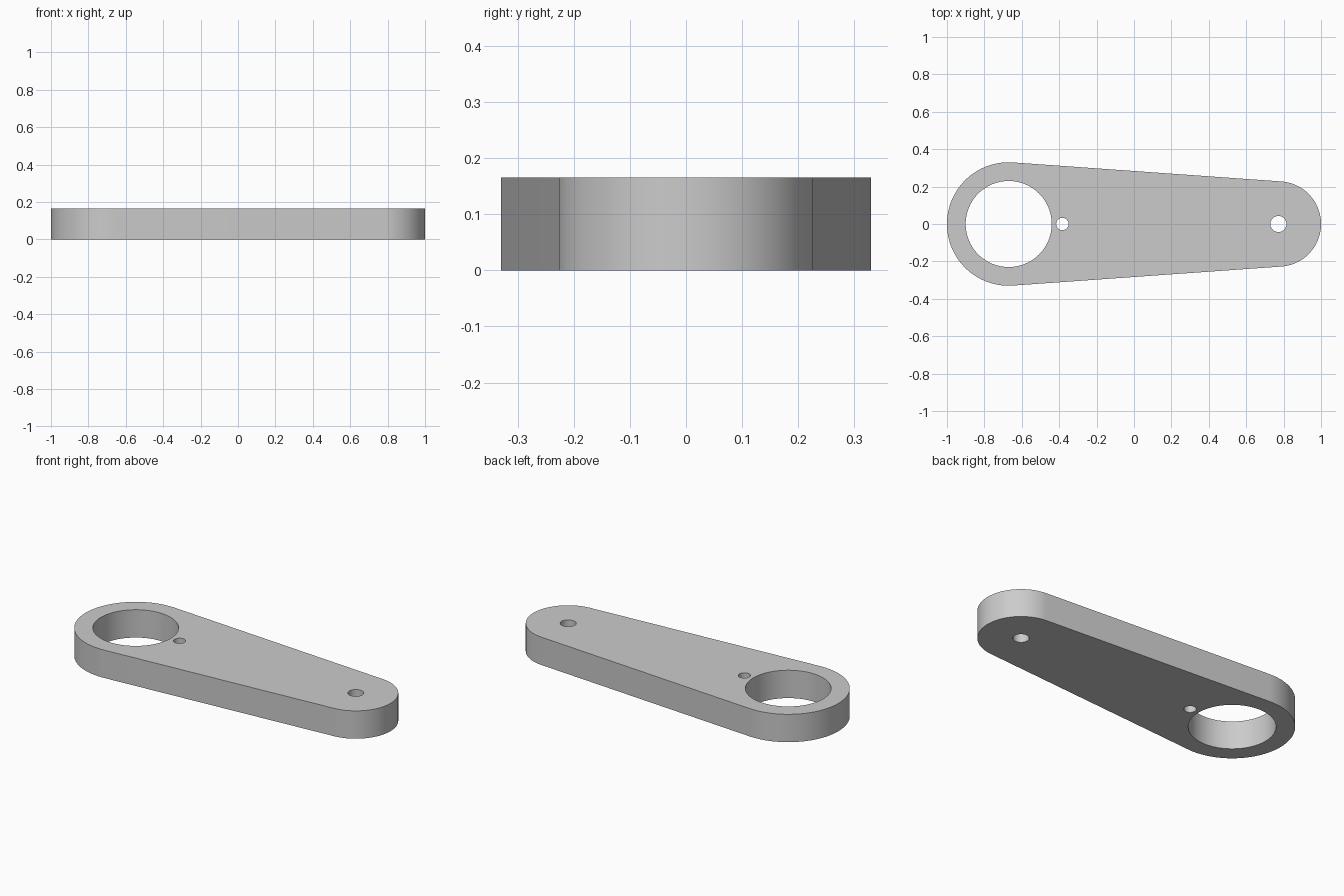
import bpy, bmesh, math

cube = bpy.data.objects.get("Cube")
if cube:
    bpy.data.objects.remove(cube, do_unlink=True)

THICK = 0.165
BIG_X, BIG_R = -0.67, 0.33
SMALL_X, SMALL_R = 0.772, 0.228
HOLES = [(BIG_X, 0.23, 96), (-0.383, 0.033, 32), (SMALL_X, 0.043, 32)]


def arc(cx, r, start, end, steps):
    """Points along an arc centred on the x axis."""
    angles = [start + (end - start) * i / steps for i in range(steps + 1)]
    return [(cx + r * math.cos(a), r * math.sin(a)) for a in angles]


def add_loop(bm, points):
    verts = [bm.verts.new((x, y, 0)) for x, y in points]
    return [bm.edges.new((v, verts[i - 1])) for i, v in enumerate(verts)]


# Outline: two round ends joined by their common tangents
tangent = math.acos((BIG_R - SMALL_R) / (SMALL_X - BIG_X))
outline = arc(BIG_X, BIG_R, tangent, 2 * math.pi - tangent, 64)
outline += arc(SMALL_X, SMALL_R, -tangent, tangent, 48)

bm = bmesh.new()
edges = add_loop(bm, outline)

# Bore and pin holes
for x, r, sides in HOLES:
    edges += add_loop(bm, arc(x, r, 0, 2 * math.pi, sides)[:-1])

# Fill the flat plate and raise it to full thickness
bmesh.ops.triangle_fill(bm, edges=edges, use_beauty=True, normal=(0, 0, 1))
raised = bmesh.ops.extrude_face_region(bm, geom=bm.faces[:], use_keep_orig=True)
top = [g for g in raised["geom"] if isinstance(g, bmesh.types.BMVert)]
bmesh.ops.translate(bm, verts=top, vec=(0, 0, THICK))
bmesh.ops.recalc_face_normals(bm, faces=bm.faces[:])

mesh = bpy.data.meshes.new("lever_arm")
bm.to_mesh(mesh)
bm.free()
arm = bpy.data.objects.new("lever_arm", mesh)
bpy.context.collection.objects.link(arm)

# Plain grey metal
grey = bpy.data.materials.new("light_grey")
grey.use_nodes = True
color = (0.6, 0.6, 0.6, 1)
grey.diffuse_color = color
grey.node_tree.nodes["Principled BSDF"].inputs["Base Color"].default_value = color
mesh.materials.append(grey)

# Smooth round walls with crisp rims
bpy.ops.object.select_all(action="DESELECT")
arm.select_set(True)
bpy.context.view_layer.objects.active = arm
bpy.ops.object.shade_smooth_by_angle(angle=math.radians(30))
